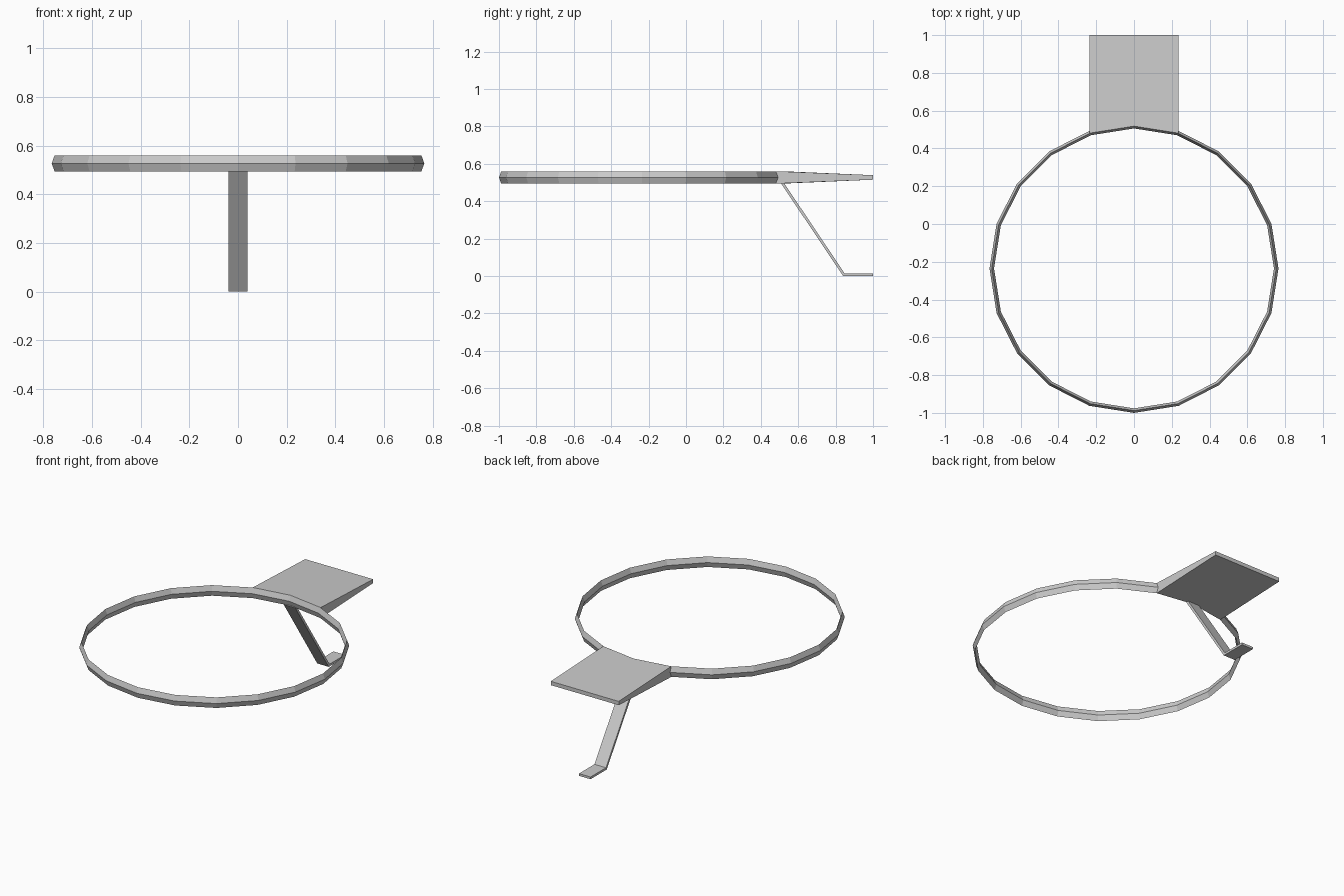
import bpy
import math

if "Cube" in bpy.data.objects:
    bpy.data.objects.remove(bpy.data.objects["Cube"])


def make_object(name, verts, faces):
    mesh = bpy.data.meshes.new(name)
    mesh.from_pydata(verts, [], faces)
    mesh.update()
    obj = bpy.data.objects.new(name, mesh)
    bpy.context.collection.objects.link(obj)
    return obj


def prism(name, bottom, top):
    """Closed solid between two matching loops, bottom loop counter-clockwise from above."""
    n = len(bottom)
    faces = [tuple(reversed(range(n))), tuple(range(n, 2 * n))]
    faces += [(i, (i + 1) % n, n + (i + 1) % n, n + i) for i in range(n)]
    return make_object(name, bottom + top, faces)


CY, CZ = -0.235, 0.527          # ring centre
R, DR, DZ = 0.753, 0.012, 0.033  # ring radius and half section sizes
SIDES = 20

# Hoop: 20 sides with a tall diamond cross-section
section = [(DR, 0), (0, DZ), (-DR, 0), (0, -DZ)]
verts, faces = [], []
for i in range(SIDES):
    a = 2 * math.pi * i / SIDES
    for dr, dz in section:
        verts.append(((R + dr) * math.cos(a), CY + (R + dr) * math.sin(a), CZ + dz))
    for k in range(4):
        j, m = (i + 1) % SIDES, (k + 1) % 4
        faces.append((i * 4 + k, j * 4 + k, j * 4 + m, i * 4 + m))
make_object("hoop", verts, faces)

# Back plate: follows the hoop ridge in front, tapers thinner to the back
arc = [(R * math.cos(math.radians(d)), CY + R * math.sin(math.radians(d)))
       for d in (108, 90, 72)]
half = 0.235
outline = [(-half, arc[0][1], DZ), (0, arc[1][1], DZ), (half, arc[2][1], DZ),
           (half, 1.0, 0.012), (-half, 1.0, 0.012)]
prism("back_plate",
      [(x, y, CZ - h) for x, y, h in outline],
      [(x, y, CZ + h) for x, y, h in outline])

# Bent support strap with a flat foot
profile = [(0.507, 0.497), (0.840, 0.0), (1.0, 0.0), (1.0, 0.014),
           (0.848, 0.014), (0.524, 0.497)]
prism("support_strap",
      [(0.04, y, z) for y, z in reversed(profile)],
      [(-0.04, y, z) for y, z in reversed(profile)])
